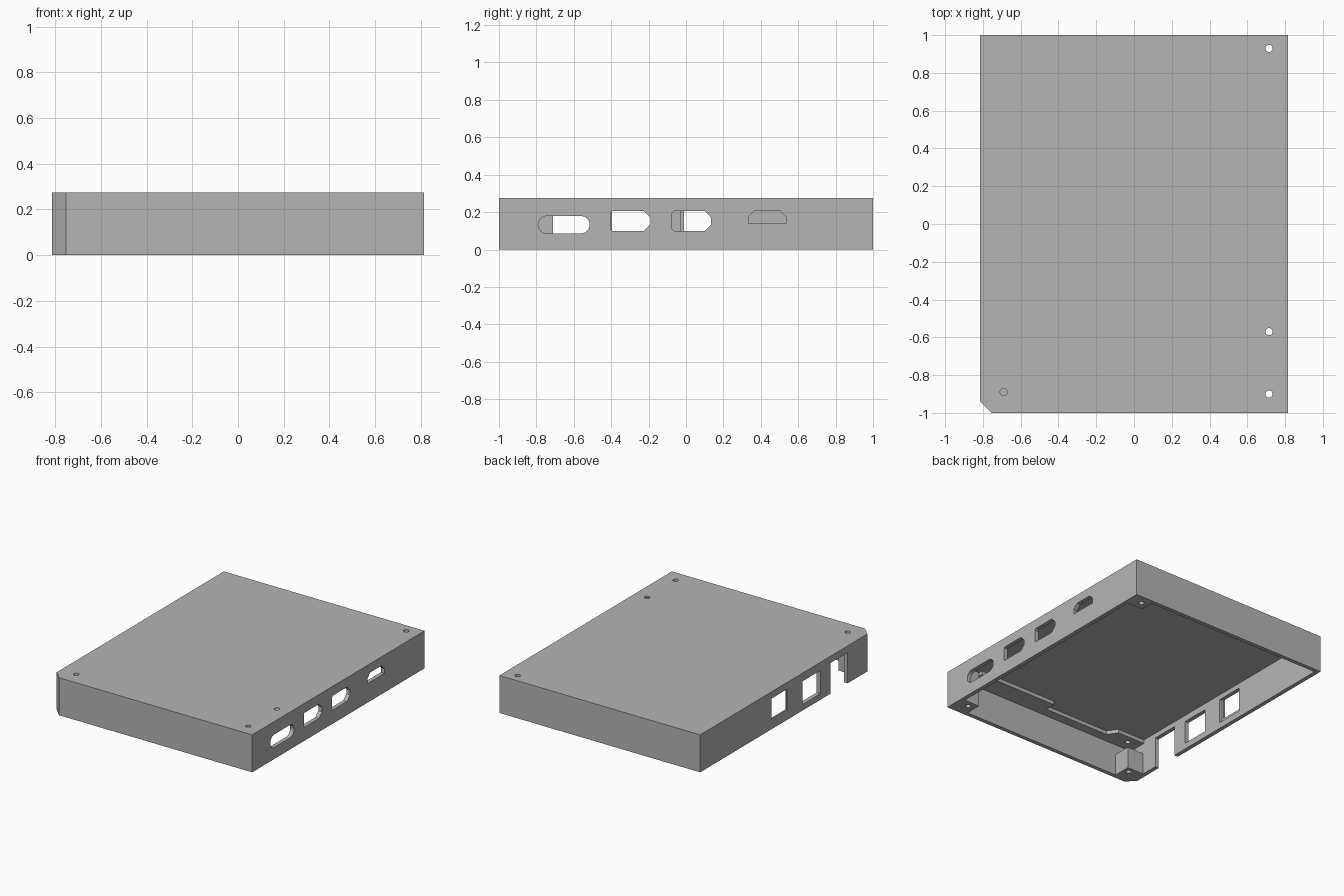
import bpy
import bmesh
import math

cube = bpy.data.objects.get("Cube")
if cube:
    bpy.data.objects.remove(cube, do_unlink=True)

grey = bpy.data.materials.new("case grey")
grey.use_nodes = True
grey.diffuse_color = (0.46, 0.46, 0.46, 1)
grey.node_tree.nodes["Principled BSDF"].inputs["Base Color"].default_value = grey.diffuse_color

W, L, H = 0.815, 1.0, 0.275   # half width, half length, height
T = 0.03                      # wall thickness
CEILING = 0.262


def prism(name, outline, lo, hi, axis="z"):
    """Extrude a 2D outline: (x, y) along z, or (y, z) along x."""
    def place(p, d):
        return (p[0], p[1], d) if axis == "z" else (d, p[0], p[1])
    bm = bmesh.new()
    base = bm.faces.new([bm.verts.new(place(p, lo)) for p in outline])
    ext = bmesh.ops.extrude_face_region(bm, geom=[base])
    shift = (0, 0, hi - lo) if axis == "z" else (hi - lo, 0, 0)
    moved = [v for v in ext["geom"] if isinstance(v, bmesh.types.BMVert)]
    bmesh.ops.translate(bm, verts=moved, vec=shift)
    bmesh.ops.recalc_face_normals(bm, faces=bm.faces)
    mesh = bpy.data.meshes.new(name)
    bm.to_mesh(mesh)
    bm.free()
    obj = bpy.data.objects.new(name, mesh)
    bpy.context.collection.objects.link(obj)
    mesh.materials.append(grey)
    return obj


def rect(a0, a1, b0, b1):
    return [(a0, b0), (a1, b0), (a1, b1), (a0, b1)]


def circle(x, y, r=0.019, n=20):
    return [(x + r * math.cos(math.tau * i / n), y + r * math.sin(math.tau * i / n))
            for i in range(n)]


def corner_cut(a0, a1, b0, b1, bl=0, br=0, tr=0, tl=0):
    """Rectangle with bevelled corners."""
    raw = [(a0 + bl, b0), (a1 - br, b0), (a1, b0 + br), (a1, b1 - tr),
           (a1 - tr, b1), (a0 + tl, b1), (a0, b1 - tl), (a0, b0 + bl)]
    return [p for i, p in enumerate(raw) if p != raw[i - 1]]


def slot(a0, a1, b0, b1, n=8):
    """Slot with round ends."""
    r, mid = (b1 - b0) / 2, (b0 + b1) / 2
    pts = []
    for cx, start in ((a1 - r, -math.pi / 2), (a0 + r, math.pi / 2)):
        for i in range(n + 1):
            t = start + math.pi * i / n
            pts.append((cx + r * math.cos(t), mid + r * math.sin(t)))
    return pts


def cut(obj, cutter):
    mod = obj.modifiers.new("cut", "BOOLEAN")
    mod.operation = "DIFFERENCE"
    mod.solver = "EXACT"
    mod.object = cutter
    bpy.context.view_layer.update()
    deps = bpy.context.evaluated_depsgraph_get()
    mesh = bpy.data.meshes.new_from_object(obj.evaluated_get(deps))
    obj.modifiers.clear()
    obj.data = mesh
    bpy.data.objects.remove(cutter, do_unlink=True)


# Open-bottomed shell with one bevelled corner
outer = corner_cut(-W, W, -L, L, bl=0.062)
inner = corner_cut(-W + T, W - T, -L + T, L - T, bl=0.045)
case = prism("case_shell", outer, 0, H)
cut(case, prism("cavity", inner, -0.1, CEILING))

# Connector openings in the left side wall
ports = [
    slot(-0.79, -0.515, 0.085, 0.18),
    corner_cut(-0.40, -0.19, 0.10, 0.205, bl=0.005, br=0.035, tr=0.035, tl=0.005),
    corner_cut(-0.075, 0.135, 0.10, 0.205, bl=0.01, br=0.035, tr=0.035, tl=0.01),
    corner_cut(0.335, 0.535, 0.14, 0.21, tr=0.035, tl=0.035),
]
for outline in ports:
    cut(case, prism("port", outline, W - 0.1, W + 0.1, "x"))

# Openings in the opposite wall: an open notch and two windows
for outline in (rect(-0.71, -0.51, -0.1, 0.225),
                rect(-0.395, -0.185, 0.045, 0.215),
                rect(-0.01, 0.175, 0.075, 0.225)):
    cut(case, prism("window", outline, -W - 0.1, -W + 0.1, "x"))
# Inner recess around the far window
cut(case, prism("recess", rect(-0.03, 0.175, 0.045, 0.225), -W + 0.012, -W + 0.1, "x"))

# Screw holes through the lid
right_holes = [(0.715, 0.93), (0.715, -0.57), (0.715, -0.90)]
for x, y in right_holes + [(-0.69, -0.89)]:
    cut(case, prism("hole", circle(x, y), -0.1, H + 0.1))

# Full-height screw posts in two corners
posts = {"back_screw_post": (rect(0.66, W - 0.01, 0.87, L - 0.01), right_holes[0]),
         "front_screw_post": (rect(0.66, W - 0.01, -L + 0.01, -0.85), right_holes[2])}
for name, (outline, centre) in posts.items():
    post = prism(name, outline, 0, CEILING + 0.005)
    cut(post, prism("hole", circle(*centre), -0.1, H + 0.1))

# Short post in the bevelled corner, with a blind hole
short_post = prism("bevel_corner_post",
                   corner_cut(-W + 0.01, -0.65, -L + 0.01, -0.84, bl=0.058), 0, 0.16)
cut(short_post, prism("hole", circle(-0.69, -0.88), -0.1, 0.1))

# Stepped ledge under the lid along the front wall
ledge = prism("front_ledge",
              [(0.66, -0.98), (0.66, -0.82), (0.02, -0.82), (0.02, -0.90), (-0.51, -0.90),
               (-0.56, -0.83), (-0.79, -0.83), (-0.79, -0.92), (-0.74, -0.98)],
              0.235, CEILING + 0.005)
cut(ledge, prism("hole", circle(-0.69, -0.89), 0, H + 0.1))
